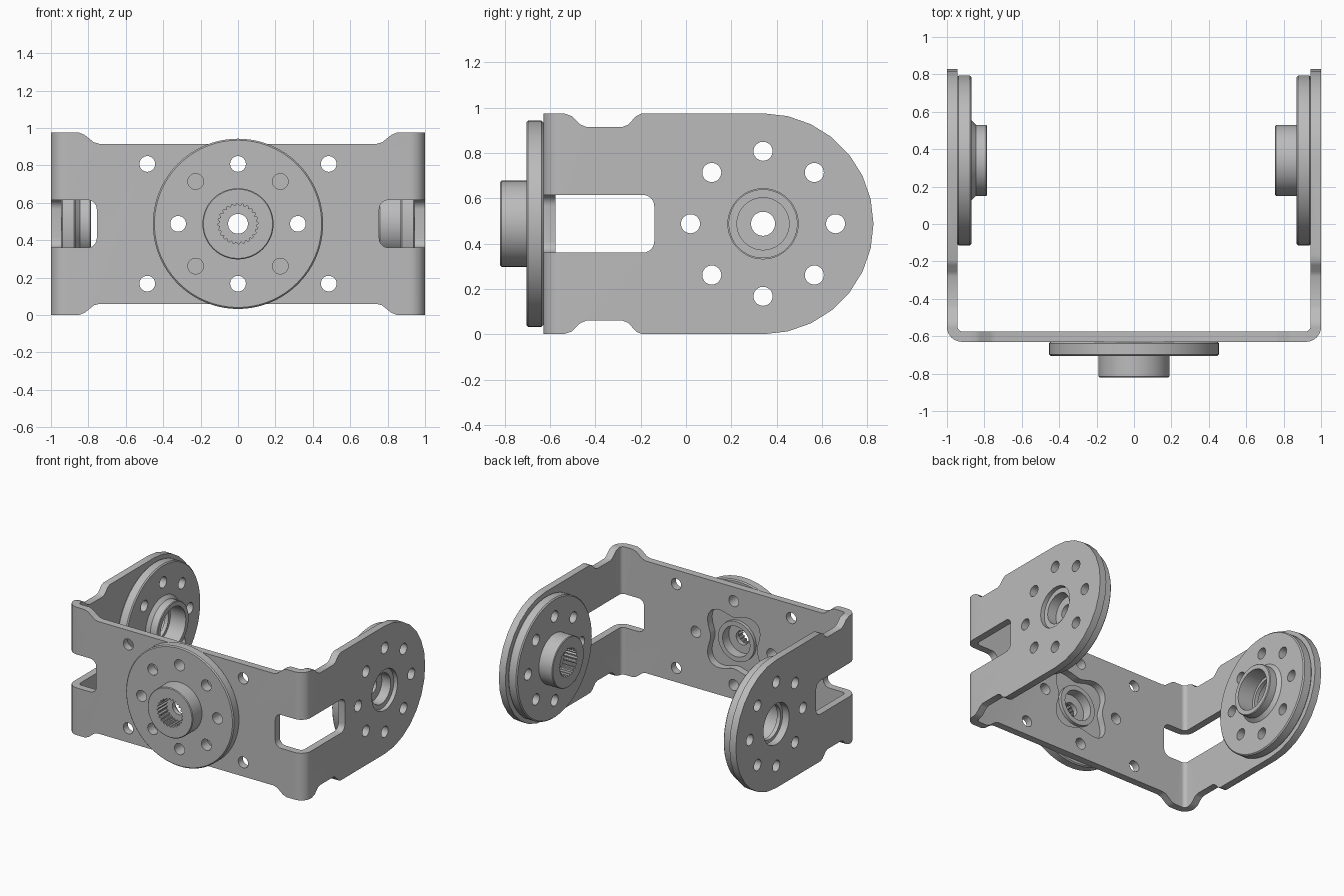
import bpy, bmesh
from math import sin, cos, pi, radians
from mathutils import Matrix, Vector

cube = bpy.data.objects.get("Cube")
if cube:
    bpy.data.objects.remove(cube, do_unlink=True)

ZC, YC, H = 0.4875, 0.34, 0.975      # hub height, side hub depth, sheet height
BOLT_R, HOLE_R = 0.32, 0.042
FRONT, BACK, SHEET = -0.63, -0.575, 0.945

grey = bpy.data.materials.new("grey metal")
grey.use_nodes = True
grey.diffuse_color = (0.5, 0.5, 0.5, 1)
grey.node_tree.nodes["Principled BSDF"].inputs["Base Color"].default_value = (0.5, 0.5, 0.5, 1)


def make_object(name, bm):
    bmesh.ops.recalc_face_normals(bm, faces=bm.faces)
    mesh = bpy.data.meshes.new(name)
    bm.to_mesh(mesh)
    bm.free()
    mesh.materials.append(grey)
    obj = bpy.data.objects.new(name, mesh)
    bpy.context.collection.objects.link(obj)
    return obj


def add_prism(bm, pts, axis, a, b):
    """Extrude a 2D outline along an axis from a to b."""
    def place(p, t):
        return {"x": (t, p[0], p[1]), "y": (p[0], t, p[1]), "z": (p[0], p[1], t)}[axis]
    lo = [bm.verts.new(place(p, a)) for p in pts]
    hi = [bm.verts.new(place(p, b)) for p in pts]
    bm.faces.new(lo)
    bm.faces.new(hi[::-1])
    n = len(pts)
    for i in range(n):
        j = (i + 1) % n
        bm.faces.new((lo[i], hi[i], hi[j], lo[j]))


def arc(cx, cy, r, start, end, n):
    angles = [radians(start + (end - start) * i / n) for i in range(n + 1)]
    return [(cx + r * cos(t), cy + r * sin(t)) for t in angles]


def circle(cx, cy, r, n=32):
    return arc(cx, cy, r, 0, 360, n)[:-1]


def boolean(obj, cutter, operation):
    cutter.hide_render = True
    mod = obj.modifiers.new("cut", "BOOLEAN")
    mod.operation, mod.object, mod.solver = operation, cutter, "EXACT"
    bpy.context.view_layer.objects.active = obj
    bpy.ops.object.modifier_apply(modifier=mod.name)
    bpy.data.objects.remove(cutter, do_unlink=True)


def prism_cut(obj, operation, *prisms):
    bm = bmesh.new()
    for p in prisms:
        add_prism(bm, *p)
    boolean(obj, make_object("cutter", bm), operation)


def smooth(obj):
    bpy.ops.object.select_all(action="DESELECT")
    obj.select_set(True)
    bpy.context.view_layer.objects.active = obj
    bpy.ops.object.shade_smooth_by_angle(angle=radians(30))


def mirror_x(pts):
    return pts + [(-x, y) for x, y in reversed(pts)]


def mirror_height(pts):
    return pts + [(x, H - z) for x, z in reversed(pts)]


# Bent sheet bracket: U-shaped plan raised to full height
outer = [(1, 0.83)] + arc(0.92, FRONT + 0.08, 0.08, 0, -90, 8)
inner = [(SHEET, 0.83)] + arc(0.915, BACK + 0.03, 0.03, 0, -90, 8)
plan = outer + [(-x, y) for x, y in reversed(outer)]
plan += [(-x, y) for x, y in inner] + inner[::-1]
bm = bmesh.new()
add_prism(bm, plan, "z", 0, H)
bracket = make_object("bracket", bm)

# Trim the front edge, then the arm edges with their waists and round ends
right_edge = [(0.74, 0.06), (0.77, 0.052), (0.82, 0.012), (0.85, 0), (1.1, 0)]
lower = [(-x, z) for x, z in reversed(right_edge)] + right_edge
prism_cut(bracket, "INTERSECT", (mirror_height(lower), "y", -1, 1))
waist = [(-0.8, 0), (-0.54, 0), (-0.505, 0.012), (-0.465, 0.05), (-0.44, 0.06),
         (-0.28, 0.06), (-0.255, 0.05), (-0.22, 0.012), (-0.195, 0)]
arm = waist + arc(YC, ZC, ZC, -90, 90, 14) + [(y, H - z) for y, z in reversed(waist)]
prism_cut(bracket, "INTERSECT", (arm, "x", -1.1, 1.1))

# Slots wrapping round both bends
for s in (-1, 1):
    slot = [(s * 1.1, 0.36)] + [(s * x, z) for x, z in
            arc(0.805, 0.41, 0.05, 270, 180, 6) + arc(0.805, 0.565, 0.05, 180, 90, 6)]
    slot.append((s * 1.1, 0.615))
    prism_cut(bracket, "DIFFERENCE", (slot, "y", -0.75, -0.53))
    slot = [(-0.75, 0.36)] + arc(-0.19, 0.41, 0.05, -90, 0, 6)
    slot += arc(-0.19, 0.565, 0.05, 0, 90, 6) + [(-0.75, 0.615)]
    prism_cut(bracket, "DIFFERENCE", (slot, "x", *sorted((s * 0.91, s * 1.1))))

# Bolt holes and hub openings
front_holes = [(x, z) for x in (-0.485, 0.485) for z in (ZC - BOLT_R, ZC + BOLT_R)]
front_holes += [(BOLT_R * cos(k * pi / 2), ZC + BOLT_R * sin(k * pi / 2)) for k in range(4)]
lobes = []
for k in range(64):
    t = 2 * pi * k / 64
    r = 0.235 - 0.04 * cos(4 * t)
    lobes.append((r * cos(t), ZC + r * sin(t)))
prism_cut(bracket, "DIFFERENCE", (lobes, "y", -0.7, -0.5),
          *[(circle(x, z, HOLE_R), "y", -0.7, -0.5) for x, z in front_holes])
ring = [(BOLT_R * cos(k * pi / 4), BOLT_R * sin(k * pi / 4)) for k in range(8)]
for a, b in ((-1.1, -0.9), (0.9, 1.1)):
    prism_cut(bracket, "DIFFERENCE", (circle(YC, ZC, 0.155, 48), "x", a, b),
              *[(circle(YC + u, ZC + v, HOLE_R), "x", a, b) for u, v in ring])
smooth(bracket)


def make_horn(name, profile, toothed, axis, origin):
    """Lathe a closed (radius, height) profile; toothed points get spline teeth."""
    n = 96
    bm = bmesh.new()
    rings = []
    for i, (r, h) in enumerate(profile):
        verts = []
        for k in range(n):
            rr = r - 0.011 * (k % 4 > 1) if i in toothed else r
            t = 2 * pi * k / n
            verts.append(bm.verts.new((rr * cos(t), rr * sin(t), h)))
        rings.append(verts)
    for i, a in enumerate(rings):
        b = rings[(i + 1) % len(rings)]
        for k in range(n):
            j = (k + 1) % n
            bm.faces.new((a[k], a[j], b[j], b[k]))
    horn = make_object(name, bm)
    prism_cut(horn, "DIFFERENCE", *[(circle(u, v, HOLE_R), "z", -0.1, 0.13) for u, v in ring])
    turn = Vector((0, 0, 1)).rotation_difference(Vector(axis)).to_matrix().to_4x4()
    horn.data.transform(Matrix.Translation(origin) @ turn)
    smooth(horn)


# Drive horns: disc, splined hub and a locating ring at the back
disc = [(0.447, 0.075), (0.455, 0.067), (0.455, 0.008), (0.447, 0)]
drive = [(0.053, 0.05), (0.053, 0.085), (0.108, 0.085), (0.108, 0.19),
         (0.185, 0.19), (0.19, 0.185), (0.19, 0.075)] + disc
drive += [(0.152, 0), (0.152, -0.025), (0.115, -0.025), (0.115, 0.05)]
make_horn("front_drive_horn", drive, (2, 3), (0, -1, 0), (0, FRONT, ZC))
make_horn("left_drive_horn", drive, (2, 3), (-1, 0, 0), (SHEET, YC, ZC))

# Idler horn: disc with an open collar
idler = [(0.13, 0), (0.13, 0.03), (0.152, 0.03), (0.152, 0.16), (0.185, 0.16),
         (0.19, 0.155), (0.19, 0.1), (0.215, 0.075)] + disc
make_horn("right_idler_horn", idler, (), (1, 0, 0), (-SHEET, YC, ZC))
